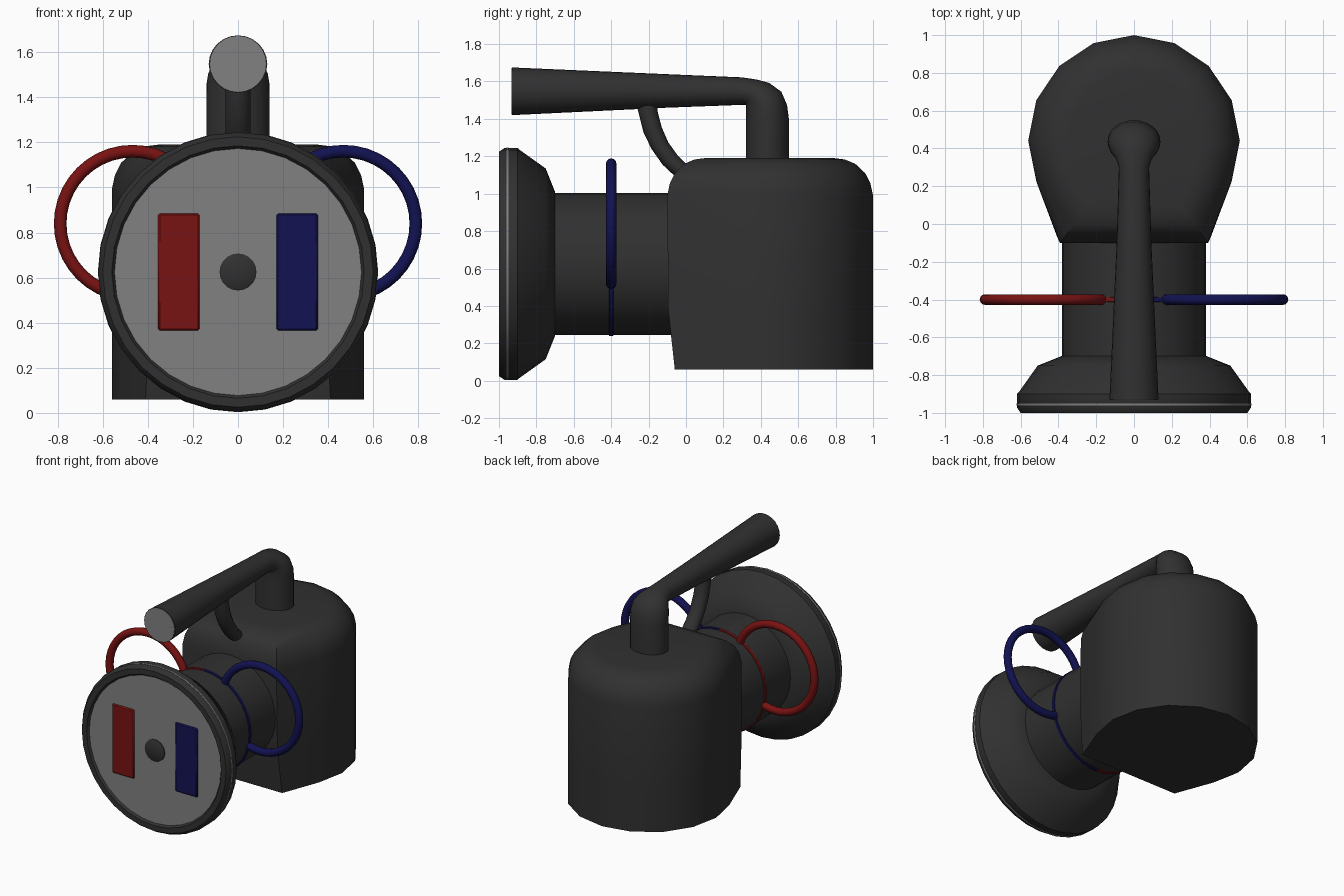
import bpy, bmesh
from math import sin, cos, pi, radians

if "Cube" in bpy.data.objects:
    bpy.data.objects.remove(bpy.data.objects["Cube"])

ZC = 0.625  # height of the front head's axis


def material(name, rgb):
    m = bpy.data.materials.new(name)
    m.diffuse_color = (*rgb, 1)
    m.use_nodes = True
    m.node_tree.nodes["Principled BSDF"].inputs["Base Color"].default_value = m.diffuse_color
    return m


DARK = material("dark", (0.03, 0.03, 0.03))
GREY = material("grey", (0.22, 0.22, 0.22))
RED = material("red", (0.19, 0.006, 0.006))
BLUE = material("blue", (0.006, 0.006, 0.085))


def finish(obj, mat, angle=35):
    obj.data.materials.append(mat)
    bpy.ops.object.select_all(action='DESELECT')
    obj.select_set(True)
    bpy.context.view_layer.objects.active = obj
    bpy.ops.object.shade_smooth_by_angle(angle=radians(angle))
    return obj


def loft(name, rings, mat, angle=35):
    """Skin a list of equal-length point rings and cap both ends."""
    bm = bmesh.new()
    vr = [[bm.verts.new(p) for p in r] for r in rings]
    n = len(vr[0])
    for a, b in zip(vr, vr[1:]):
        for i in range(n):
            j = (i + 1) % n
            bm.faces.new((a[i], a[j], b[j], b[i]))
    bm.faces.new(vr[0])
    bm.faces.new(vr[-1])
    bmesh.ops.recalc_face_normals(bm, faces=bm.faces)
    me = bpy.data.meshes.new(name)
    bm.to_mesh(me)
    bm.free()
    obj = bpy.data.objects.new(name, me)
    bpy.context.collection.objects.link(obj)
    return finish(obj, mat, angle)


def ellipse(y1, z1, y2, z2, rx, n):
    """Ring spanning two opposite points in the side view, half width rx."""
    cy, cz, dy, dz = (y1 + y2) / 2, (z1 + z2) / 2, (y1 - y2) / 2, (z1 - z2) / 2
    return [(rx * cos(t), cy + dy * sin(t), cz + dz * sin(t))
            for t in (2 * pi * i / n for i in range(n))]


def lathe(name, profile, mat, n=32, zc=ZC):
    """Turn (y, radius) pairs about the front-to-back axis."""
    return loft(name, [ellipse(y, zc + r, y, zc - r, r, n) for y, r in profile], mat)


# Body: rounded back, tapering to a narrow flat front, domed top edge
def body_ring(z, s, fx, fy):
    pts = [(0.56 * cos(a), 0.44 + 0.56 * sin(a))
           for a in (radians(-22.5 + 22.5 * i) for i in range(11))]
    pts += [(-fx, fy), (fx, fy)]
    return [(x * s, 0.44 + (y - 0.44) * s, z) for x, y in pts]


loft("body", [body_ring(*r) for r in (
    (0.06, 1, 0.41, -0.06), (0.38, 1, 0.395, -0.095), (0.99, 1, 0.39, -0.1),
    (1.055, 0.975, 0.39, -0.1), (1.11, 0.925, 0.39, -0.1), (1.16, 0.83, 0.39, -0.1),
    (1.183, 0.73, 0.39, -0.1), (1.19, 0.63, 0.39, -0.1))], DARK, 40)

# Neck and flared head
lathe("neck", [(-0.72, 0.38), (0.1, 0.38)], DARK)
lathe("head", [(-0.70, 0.385), (-0.75, 0.51), (-0.89, 0.61), (-0.90, 0.62),
               (-0.97, 0.62), (-1.0, 0.60), (-1.0, 0.56), (-0.985, 0.55),
               (-0.975, 0.54)], DARK)
lathe("head_trim", [(-0.96, 0.622), (-0.95, 0.622)], GREY)
lathe("face_plate", [(-0.96, 0.548), (-0.985, 0.548)], GREY)
lathe("centre_knob", [(-0.97, 0.082), (-0.992, 0.082), (-1.0, 0.07)], DARK, 20)

# Coloured face panels, side rings and half bands round the neck
for side, label, mat in ((-1, "red", RED), (1, "blue", BLUE)):
    bpy.ops.mesh.primitive_cube_add(size=1, location=(side * 0.2625, -0.982, ZC))
    panel = bpy.context.object
    panel.name = label + "_panel"
    panel.scale = (0.185, 0.024, 0.52)
    bpy.ops.object.transform_apply(location=False, rotation=False, scale=True)
    bev = panel.modifiers.new("bevel", 'BEVEL')
    bev.width, bev.segments = 0.008, 1
    finish(panel, mat, 20)

    bpy.ops.mesh.primitive_torus_add(
        location=(side * 0.468, -0.4, 0.84), rotation=(pi / 2, 0, 0),
        major_radius=0.321, minor_radius=0.028, major_segments=40, minor_segments=12)
    bpy.context.object.name = label + "_ring"
    finish(bpy.context.object, mat, 60)

    arc = [side * pi * i / 20 for i in range(21)]
    loft(label + "_neck_band",
         [[(r * sin(a), y, ZC + r * cos(a))
           for r, y in ((0.37, -0.415), (0.386, -0.41), (0.386, -0.39), (0.37, -0.385))]
          for a in arc], mat)

# Handle: oval post, tight elbow, flaring grip
loft("handle", [ellipse(*r, 24) for r in (
    (0.55, 1.12, 0.322, 1.12, 0.14), (0.55, 1.40, 0.322, 1.40, 0.14),
    (0.54, 1.475, 0.322, 1.45, 0.139), (0.51, 1.545, 0.321, 1.465, 0.132),
    (0.445, 1.592, 0.32, 1.473, 0.115), (0.38, 1.61, 0.318, 1.475, 0.095),
    (0.30, 1.622, 0.30, 1.475, 0.08), (-0.10, 1.639, -0.10, 1.46, 0.092),
    (-0.93, 1.675, -0.93, 1.42, 0.13))], DARK, 45)
lathe("handle_end", [(-0.925, 0.124), (-0.933, 0.124)], GREY, 24, 1.548)

# Curved brace between grip and body
loft("brace", [ellipse(*r, 16) for r in (
    (-0.155, 1.50, -0.262, 1.50, 0.055), (-0.152, 1.44, -0.258, 1.45, 0.055),
    (-0.13, 1.355, -0.228, 1.33, 0.055), (-0.095, 1.275, -0.185, 1.24, 0.055),
    (-0.045, 1.205, -0.125, 1.155, 0.055), (0.015, 1.145, -0.05, 1.085, 0.055),
    (0.09, 1.09, 0.03, 1.03, 0.055))], DARK, 45)
